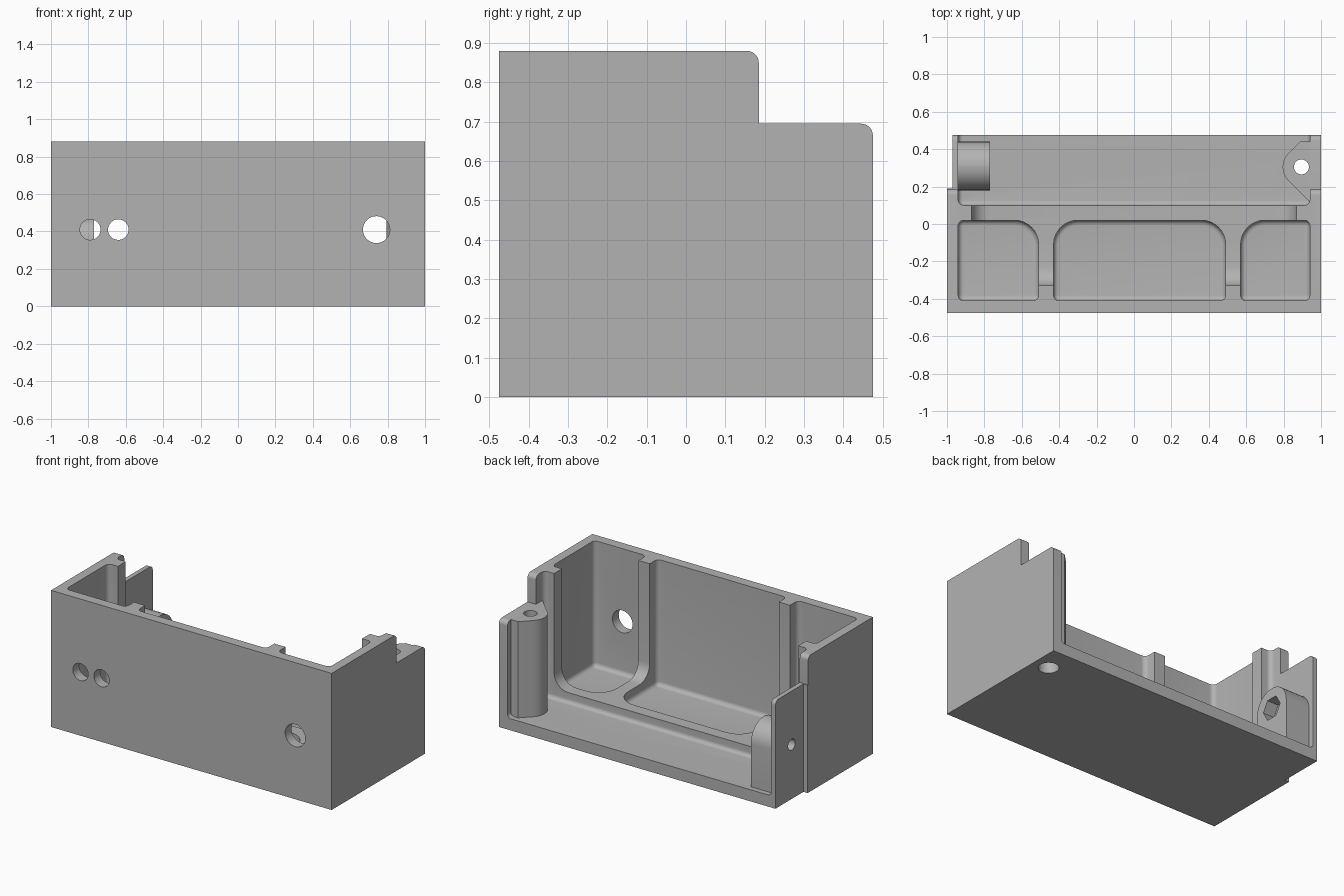
import bpy, bmesh, math
from mathutils import Vector

cube = bpy.data.objects.get("Cube")
if cube:
    bpy.data.objects.remove(cube, do_unlink=True)

# Single grey material
grey = bpy.data.materials.new("plain grey")
grey.use_nodes = True
colour = (0.45, 0.45, 0.45, 1)
grey.diffuse_color = colour
grey.node_tree.nodes["Principled BSDF"].inputs["Base Color"].default_value = colour


def rounded(corners, steps=8):
    """Closed outline from (u, v, radius) corners."""
    out = []
    n = len(corners)
    for i, (u, v, r) in enumerate(corners):
        p = Vector((u, v))
        if r == 0:
            out.append(p)
            continue
        a = (Vector(corners[i - 1][:2]) - p).normalized()
        b = (Vector(corners[(i + 1) % n][:2]) - p).normalized()
        half = a.angle(b) / 2
        centre = p + (a + b).normalized() * (r / math.sin(half))
        start = p + a * (r / math.tan(half)) - centre
        end = p + b * (r / math.tan(half)) - centre
        sweep = start.angle_signed(end)
        for k in range(steps + 1):
            t = -sweep * k / steps
            c, s = math.cos(t), math.sin(t)
            out.append(centre + Vector((start.x * c - start.y * s, start.x * s + start.y * c)))
    return out


def circle(u, v, r, sides=32):
    return [Vector((u + r * math.cos(math.tau * k / sides),
                    v + r * math.sin(math.tau * k / sides))) for k in range(sides)]


def rect(x0, x1, y0, y1, radii):
    return rounded([(x0, y0, radii[0]), (x1, y0, radii[1]), (x1, y1, radii[2]), (x0, y1, radii[3])])


def prism(name, axis, outline, lo, hi, floor_fillet=0):
    """Extrude an outline along an axis, optionally rounding its lower rim."""
    place = {"x": lambda p, w: (w, p.x, p.y),
             "y": lambda p, w: (p.x, w, p.y),
             "z": lambda p, w: (p.x, p.y, w)}[axis]
    bm = bmesh.new()
    base = bm.faces.new([bm.verts.new(place(p, lo)) for p in outline])
    top = bmesh.ops.extrude_face_region(bm, geom=[base], use_keep_orig=True)
    shift = Vector(place(Vector((0, 0)), hi - lo))
    bmesh.ops.translate(bm, vec=shift, verts=[g for g in top["geom"] if isinstance(g, bmesh.types.BMVert)])
    bmesh.ops.recalc_face_normals(bm, faces=bm.faces)
    if floor_fillet:
        rim = [e for e in bm.edges if all(abs(v.co.z - lo) < 1e-5 for v in e.verts)]
        bmesh.ops.bevel(bm, geom=rim, offset=floor_fillet, segments=6,
                        affect="EDGES", profile=0.5, clamp_overlap=True)
        bmesh.ops.recalc_face_normals(bm, faces=bm.faces)
    mesh = bpy.data.meshes.new(name)
    bm.to_mesh(mesh)
    bm.free()
    mesh.materials.append(grey)
    obj = bpy.data.objects.new(name, mesh)
    bpy.context.collection.objects.link(obj)
    return obj


def combine(body, tool, operation="DIFFERENCE"):
    mod = body.modifiers.new(tool.name, "BOOLEAN")
    mod.operation = operation
    mod.solver = "EXACT"
    mod.object = tool
    bpy.context.view_layer.objects.active = body
    bpy.ops.object.modifier_apply(modifier=mod.name)
    bpy.data.objects.remove(tool, do_unlink=True)


# Outer block with the stepped rear
side = rounded([(-.475, 0, 0), (.475, 0, 0), (.475, .695, .03),
                (.185, .695, 0), (.185, .88, .03), (-.475, .88, 0)])
body = prism("enclosure_body", "x", side, -1, 1)

# Three front pockets, leaving ribs between them
s, b = .03, .13
for x0, x1, radii in ((-.94, -.51, (s, s, b, s)),
                      (-.43, .49, (s, s, b, b)),
                      (.57, .94, (s, s, s, b))):
    combine(body, prism("pocket", "z", rect(x0, x1, -.41, .02, radii), .07, 1.2, .028))

# Open space above the ribs, curving up into them
combine(body, prism("rib_clearance", "z", rect(-.87, .87, -.33, .65, (0, 0, 0, 0)), .14, 1.2, .1))

# Rear bay, open at the back
combine(body, prism("rear_bay", "z", rect(-.94, .94, .1, .65, (s, s, 0, 0)), .075, 1.2, .025))

# Shallow step on the outside of the right wall
combine(body, prism("wall_step", "z", rect(-1.1, -.97, .19, .6, (0, 0, 0, 0)), -.1, 1.2))

# Screw pillar at the left rear
pillar = rounded([(.97, .118, 0), (.97, .44, 0), (.888, .44, 0), (.753, .305, .1), (.94, .118, 0)])
combine(body, prism("screw_pillar", "z", pillar, .03, .695), "UNION")
combine(body, prism("screw_hole", "z", circle(.895, .305, .04), -.1, 1))
combine(body, prism("screw_counterbore", "z", circle(.895, .305, .06), -.1, .1))

# Arched nut boss at the right rear, with a hexagonal pocket
arch = rounded([(.18, .04, 0), (.44, .04, 0), (.44, .48, .129), (.18, .48, .129)])
combine(body, prism("nut_boss", "x", arch, -.955, -.77), "UNION")
combine(body, prism("nut_pocket", "x", circle(.31, .35, .075, 6), -.85, -.6))
combine(body, prism("nut_hole", "x", circle(.31, .35, .036), -1.1, -.8))

# Cable holes in the front wall
for x, r in ((-.79, .055), (-.64, .055), (.74, .072)):
    combine(body, prism("cable_hole", "y", circle(x, .41, r), -.6, -.3))

# Smooth fillets, sharp edges
bpy.ops.object.select_all(action="DESELECT")
body.select_set(True)
bpy.context.view_layer.objects.active = body
bpy.ops.object.shade_smooth_by_angle(angle=math.radians(30))
